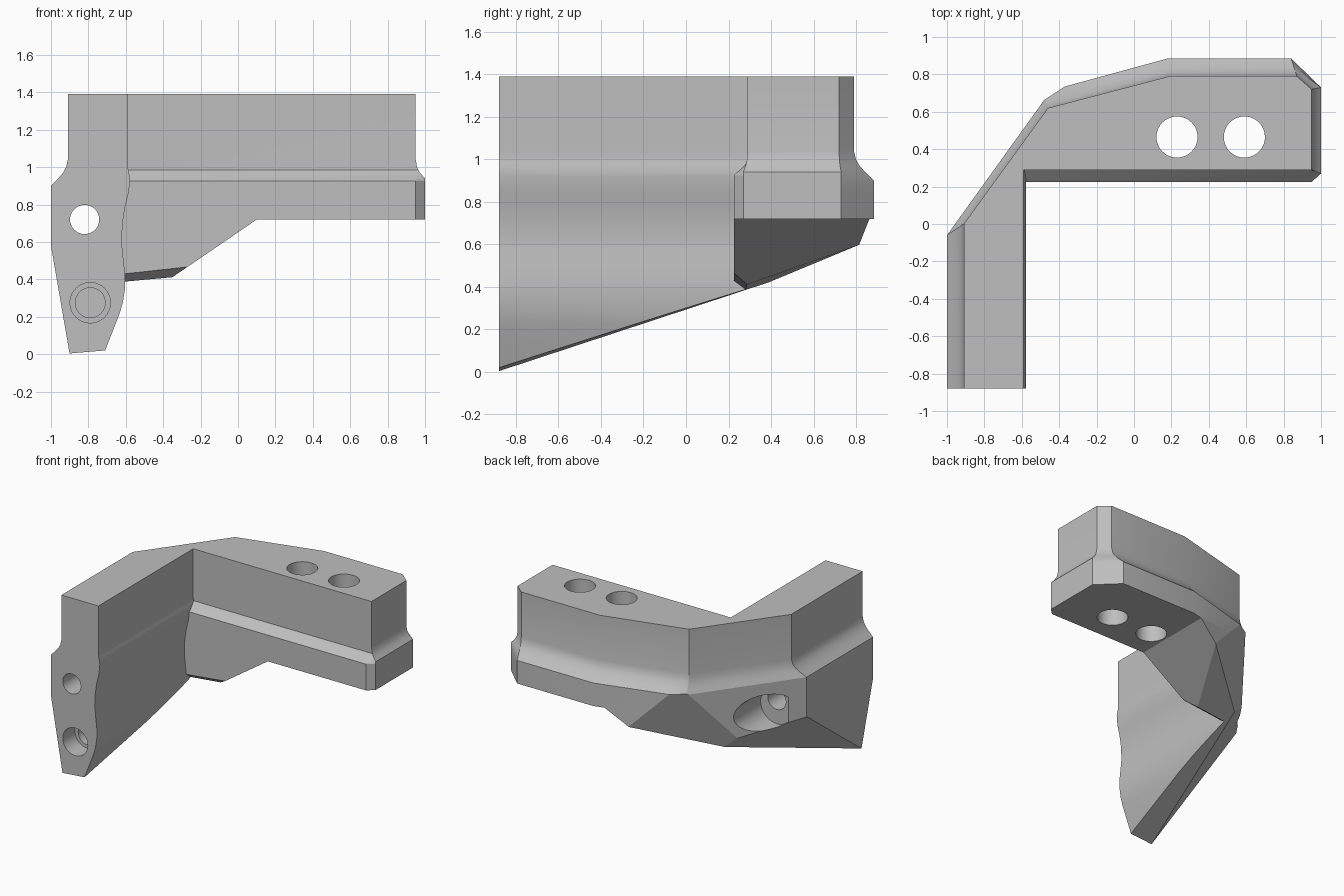
import bpy, bmesh, math
from mathutils import Vector

if "Cube" in bpy.data.objects:
    bpy.data.objects.remove(bpy.data.objects["Cube"])

grey = bpy.data.materials.new("plain_grey")
grey.diffuse_color = (0.52, 0.52, 0.52, 1)
grey.use_nodes = True
grey.node_tree.nodes["Principled BSDF"].inputs["Base Color"].default_value = grey.diffuse_color


def make(name, bm):
    bmesh.ops.recalc_face_normals(bm, faces=bm.faces)
    me = bpy.data.meshes.new(name)
    bm.to_mesh(me)
    bm.free()
    ob = bpy.data.objects.new(name, me)
    me.materials.append(grey)
    bpy.context.collection.objects.link(ob)
    return ob


def loft(name, rings):
    bm = bmesh.new()
    rows = [[bm.verts.new(p) for p in ring] for ring in rings]
    n = len(rows[0])
    for a, b in zip(rows, rows[1:]):
        for i in range(n):
            bm.faces.new((a[i], a[(i + 1) % n], b[(i + 1) % n], b[i]))
    bm.faces.new(rows[0])
    bm.faces.new(rows[-1][::-1])
    return make(name, bm)


def lerp(table, z):
    # table of (height, value), highest first
    if z >= table[0][0]:
        return table[0][1]
    for (z0, v0), (z1, v1) in zip(table, table[1:]):
        if z >= z1:
            return v0 + (v1 - v0) * (z0 - z) / (z0 - z1)
    return table[-1][1]


# Bracket body: L-shaped plan, upper outline flaring to a wider lower outline
upper = [(-.91, -.88), (-.91, 0), (-.46, .62), (-.45, .6226), (.19, .79), (.87, .79),
         (.95, .72), (.95, .29), (.94, .29), (0, .29), (0, -.88)]
lower = [(-1, -.88), (-1, -.06), (-.475, .67), (-.37, .735), (.18, .885), (.84, .885),
         (1, .73), (1, .27), (.95, .225), (0, .225), (0, -.88)]
back = [(1.04, 0), (1.0, .1), (.97, .28), (.94, .56), (.9, 1)]
end = [(1.04, 0), (1.0, .15), (.97, .45), (.94, 1)]
front = [(.985, 0), (.925, 1)]
wave = [(1.39, -.59), (1.0, -.59), (.97, -.583), (.94, -.578), (.9, -.58), (.85, -.588),
        (.78, -.605), (.7, -.617), (.6, -.622), (.5, -.612), (.42, -.603), (.36, -.603),
        (.28, -.615), (.22, -.632), (.02, -.71), (-.05, -.737)]


def ring(z):
    pts = []
    for i, (u, l) in enumerate(zip(upper, lower)):
        t = lerp(back if i < 6 else end if i < 8 else front, z)
        x = u[0] + (l[0] - u[0]) * t
        y = u[1] + (l[1] - u[1]) * t
        if i > 8:                       # wavy inner wall
            x = lerp(wave, z)
        if i < 2 and z < .58:           # outer wall leans in towards the foot
            s = .1 * (.58 - z) / .58
            x += s
            y += s * 1.39 * i
        pts.append((x, y, z))
    return pts


levels = sorted({z for z, _ in wave + back + front} | {.58}, reverse=True)
body = loft("corner_bracket", [ring(z) for z in levels])


def cut(cutter):
    m = body.modifiers.new(cutter.name, 'BOOLEAN')
    m.operation = 'DIFFERENCE'
    m.solver = 'EXACT'
    m.object = cutter
    bpy.context.view_layer.objects.active = body
    bpy.ops.object.modifier_apply(modifier=m.name)
    bpy.data.objects.remove(cutter)


def cut_beyond(a, b, c, inside):
    # remove everything on the far side of the plane through a, b, c
    a, b, c = map(Vector, (a, b, c))
    n = (b - a).cross(c - a).normalized()
    if n.dot(Vector(inside) - a) > 0:
        n = -n
    bm = bmesh.new()
    bmesh.ops.create_cube(bm, size=8)
    rot = n.to_track_quat('Z', 'Y').to_matrix()
    bmesh.ops.rotate(bm, verts=bm.verts, matrix=rot)
    bmesh.ops.translate(bm, verts=bm.verts, vec=a + n * 4)
    cut(make("trim", bm))


def cut_hole(center, r, depth, axis):
    bm = bmesh.new()
    bmesh.ops.create_cone(bm, cap_ends=True, segments=40, radius1=r, radius2=r, depth=depth)
    ob = make("hole", bm)
    for v in ob.data.vertices:
        x, y, z = v.co
        v.co = Vector(center) + (Vector((x, -z, y)) if axis == 'Y' else v.co)
    cut(ob)


def prism_y(profile, y0, y1):
    return loft("relief", [[(x, y, z) for x, z in profile] for y in (y0, y1)])


# Raised underside of the long arm with its ramp
cut(prism_y([(.1, .72), (1.2, .72), (1.2, -.2), (-.55, -.2), (-.55, .275)], -.1, 1.3))

# Sloping underside and angled lower back corners
mid = (-.6, .2, .9)
cut_beyond((-.9, -.88, .004), (-.71, -.88, .02), (-.6, .285, .39), mid)
cut_beyond((-1, -.06, .59), (-.9, -.88, .002), (-.606, .39, .42), mid)
cut_beyond((-.606, .39, .42), (-.08, .812, .6), (-.37, .735, .9), mid)

# Small chamfer under the inner edge of the long arm
cut(loft("edge_chamfer", [[(x, .165, z + .045), (x, .165, z - .2), (x, .345, z - .2), (x, .345, z - .09)]
                          for x, z in ((-.604, .43), (-.1, .485))]))

# Vertical holes in the long arm
for hx in (.23, .59):
    cut_hole((hx, .465, 1), .11, 1.6, 'Z')

# Holes in the short arm: through hole with rear pocket, and a stepped blind hole
cut_hole((-.82, -.2, .72), .078, 1.6, 'Y')
cut_hole((-.82, .5, .67), .14, .9, 'Y')
cut_hole((-.79, -.88, .275), .108, .3, 'Y')
cut_hole((-.79, -.88, .275), .08, .44, 'Y')

bpy.ops.object.select_all(action='DESELECT')
body.select_set(True)
bpy.context.view_layer.objects.active = body
bpy.ops.object.shade_smooth_by_angle(angle=math.radians(20))
